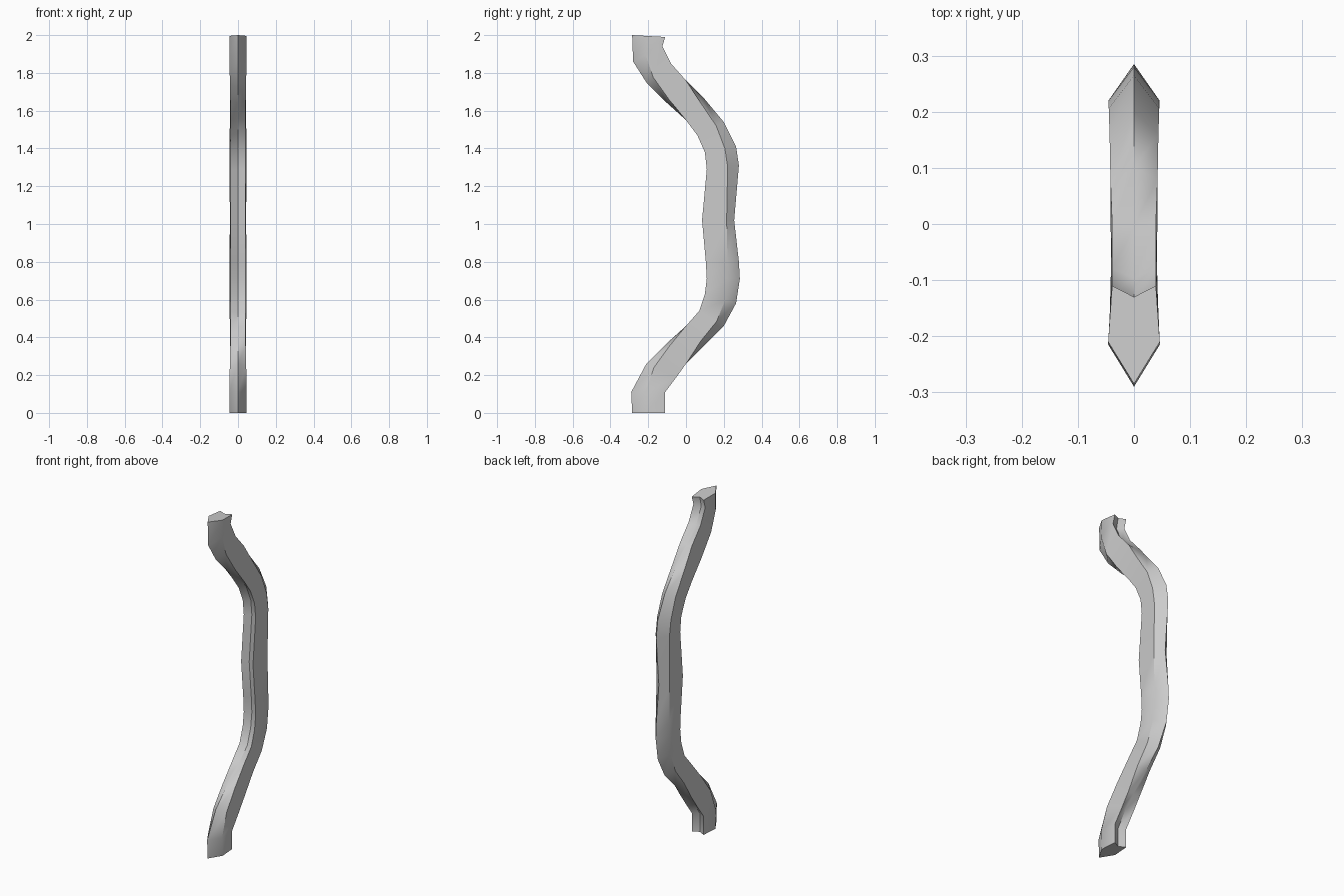
import bpy, bmesh, math
from mathutils import Vector

if "Cube" in bpy.data.objects:
    bpy.data.objects.remove(bpy.data.objects["Cube"])

# Stations along the limb: front (y, z), back (y, z), front ridge, back ridge
# (ridge > 0 is a pointed side, ridge < 0 is a grooved side)
STATIONS = [
    (-.285, 0, -.11, 0, .075, -.02),
    (-.29, .11, -.11, .11, .075, -.02),
    (-.21, .26, -.05, .19, .045, -.02),
    (-.10, .37, 0, .26, .02, -.005),
    (0, .46, .10, .36, -.01, .03),
    (.07, .54, .20, .46, -.02, .045),
    (.10, .63, .265, .58, -.02, .06),
    (.11, .71, .285, .71, -.02, .065),
    (.105, .80, .28, .80, -.02, .06),
    (.085, 1.02, .255, 1.02, -.02, .04),
    (.11, 1.29, .28, 1.31, -.02, .06),
    (.10, 1.38, .265, 1.41, -.02, .06),
    (.06, 1.47, .20, 1.54, -.02, .045),
    (0, 1.55, .10, 1.66, -.01, .03),
    (-.10, 1.64, 0, 1.76, .02, -.005),
    (-.21, 1.75, -.08, 1.85, .045, -.02),
    (-.28, 1.86, -.125, 1.94, .075, -.02),
    (-.285, 2, -.11, 1.99, .075, -.02),
]


def side(p, d, ridge):
    """Centre point, edge point and half width of one side of the section."""
    centre = p + d * max(-ridge, 0)
    edge = p + d * max(ridge, 0)
    return centre, edge, min(.046, .039 + .1 * max(ridge, 0))


bm = bmesh.new()
rings = []
for fy, fz, by, bz, fr, br in STATIONS:
    p, q = Vector((0, fy, fz)), Vector((0, by, bz))
    d = (q - p).normalized()
    fc, fe, fw = side(p, d, fr)
    bc, be, bw = side(q, -d, br)
    x = Vector((1, 0, 0))
    rings.append([bm.verts.new(v) for v in
                  (fc, fe + x * fw, be + x * bw, bc, be - x * bw, fe - x * fw)])

# Skin between sections and cap the ends
for a, b in zip(rings, rings[1:]):
    for i in range(6):
        j = (i + 1) % 6
        bm.faces.new((a[i], a[j], b[j], b[i]))
bm.faces.new(rings[0])
bm.faces.new(rings[-1])
bmesh.ops.recalc_face_normals(bm, faces=bm.faces)

mesh = bpy.data.meshes.new("curved_limb")
bm.to_mesh(mesh)
bm.free()
limb = bpy.data.objects.new("curved_limb", mesh)
bpy.context.collection.objects.link(limb)

# Smooth along the length, crisp along the ridges
bpy.context.view_layer.objects.active = limb
limb.select_set(True)
bpy.ops.object.shade_smooth_by_angle(angle=math.radians(40))
